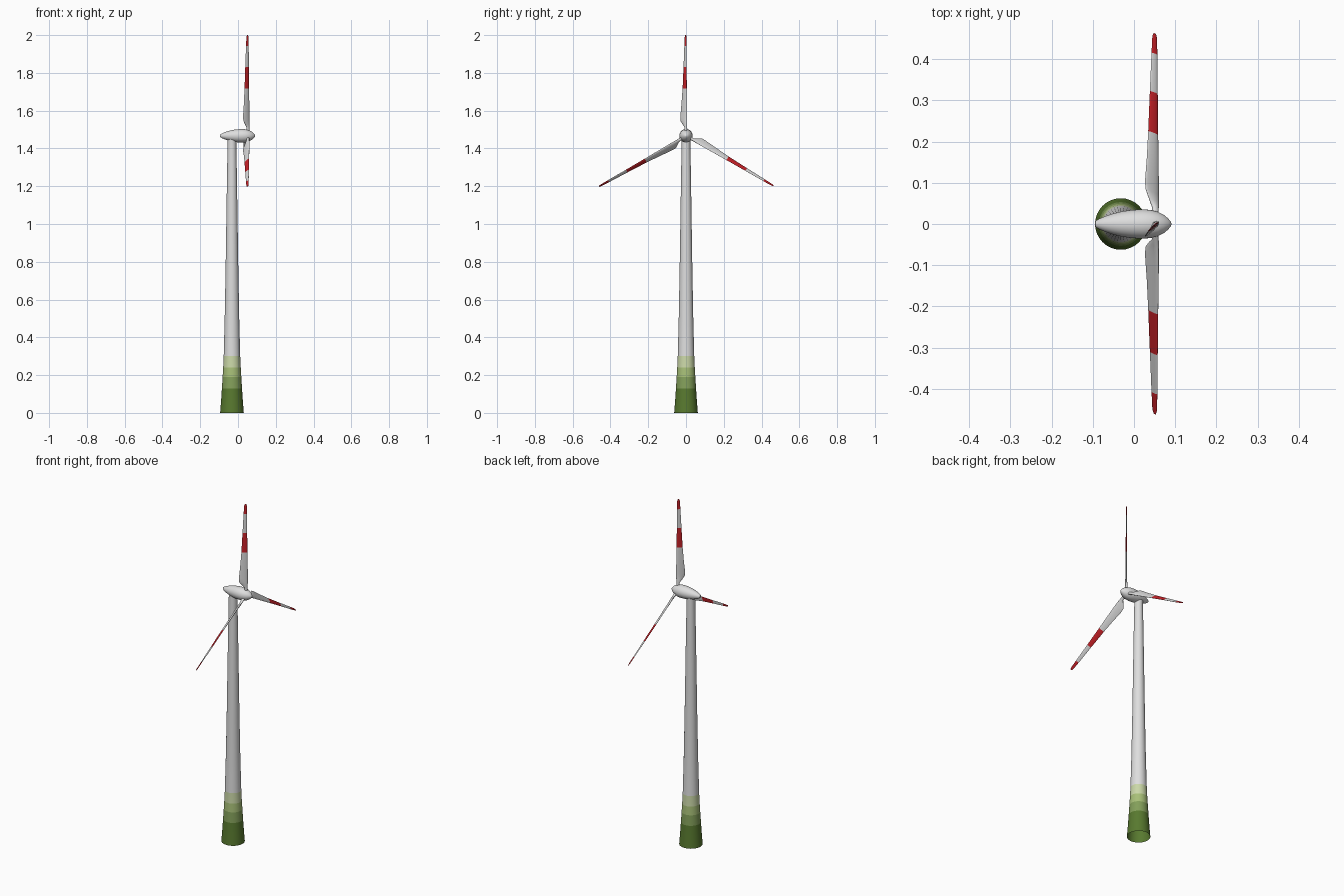
import bpy, bmesh, math
from mathutils import Vector, Matrix

if "Cube" in bpy.data.objects:
    bpy.data.objects.remove(bpy.data.objects["Cube"])


def material(name, hexa):
    rgb = [int(hexa[i:i + 2], 16) / 255 for i in (0, 2, 4)]
    lin = [c / 12.92 if c <= 0.04045 else ((c + 0.055) / 1.055) ** 2.4 for c in rgb]
    m = bpy.data.materials.new(name)
    m.diffuse_color = (*lin, 1)
    m.use_nodes = True
    m.node_tree.nodes["Principled BSDF"].inputs["Base Color"].default_value = m.diffuse_color
    return m


GREY = material("light_grey", "DEDEDE")
RED = material("signal_red", "CC2229")
GREENS = [material("dark_green", "58792F"), material("mid_green", "839F5A"),
          material("light_green", "A8C078"), material("pale_green", "CBD8A8")]


def loft(name, rings, mats, rule=lambda f: 0, caps=(True, True)):
    """Skin a list of equal-length point rings; rule picks the material of a face."""
    bm = bmesh.new()
    loops = [[bm.verts.new(p) for p in ring] for ring in rings]
    n = len(loops[0])
    for a, b in zip(loops, loops[1:]):
        for i in range(n):
            j = (i + 1) % n
            bm.faces.new((a[i], a[j], b[j], b[i]))
    if caps[0]:
        bm.faces.new(loops[0][::-1])
    if caps[1]:
        bm.faces.new(loops[-1])
    bmesh.ops.recalc_face_normals(bm, faces=bm.faces)
    for f in bm.faces:
        f.material_index = rule(f)
    me = bpy.data.meshes.new(name)
    bm.to_mesh(me)
    bm.free()
    for m in mats:
        me.materials.append(m)
    ob = bpy.data.objects.new(name, me)
    bpy.context.collection.objects.link(ob)
    bpy.ops.object.select_all(action='DESELECT')
    ob.select_set(True)
    bpy.context.view_layer.objects.active = ob
    bpy.ops.object.shade_smooth_by_angle(angle=math.radians(40))
    return ob


def circle(n):
    return [(math.cos(2 * math.pi * i / n), math.sin(2 * math.pi * i / n)) for i in range(n)]


HUB = Vector((0, 0, 1.467))

# Tower: flared open tube with graded green bands at the foot
BANDS = [0.13, 0.19, 0.24, 0.30]
tower = [(0, .0625), (.065, .0575), (.13, .0532), (.19, .0495), (.24, .0465), (.30, .0437),
         (.5, .0385), (.75, .0338), (1.0, .0300), (1.25, .0262), (1.46, .0225)]
loft("tower", [[(-.032 + r * c, r * s, z) for c, s in circle(32)] for z, r in tower],
     [GREY] + GREENS,
     lambda f: next((i + 1 for i, z in enumerate(BANDS)
                     if f.calc_center_median().z < z), 0),
     caps=(False, True))

# Nacelle with nose cone: one teardrop lathed along x
nacelle = [(-.095, .002), (-.094, .007), (-.085, .0125), (-.07, .019), (-.05, .0255),
           (-.03, .0305), (-.005, .0342), (.02, .0355), (.04, .0342), (.058, .0295),
           (.072, .0225), (.083, .0135), (.089, .006), (.091, .001)]
loft("nacelle", [[HUB + Vector((x, r * c, r * s)) for c, s in circle(32)] for x, r in nacelle],
     [GREY])

# Blades: radius, leading edge (x, y), trailing edge (x, y), half thickness
sections = [(.015, .059, .004, .045, -.006, .0075),
            (.045, .059, .004, .045, -.006, .0070),
            (.060, .0595, .005, .037, -.018, .0060),
            (.080, .060, .006, .0285, -.030, .0050),
            (.100, .060, .006, .0265, -.030, .0045),
            (.170, .0595, .005, .031, -.024, .0038),
            (.250, .0585, .004, .0345, -.018, .0032),
            (.365, .0575, .003, .0385, -.013, .0026),
            (.475, .0565, .003, .0425, -.009, .0020),
            (.522, .056, .002, .0445, -.007, .0016),
            (.533, .053, .001, .0475, -.004, .0008)]


def blade_ring(r, lx, ly, tx, ty, t):
    lead, trail = Vector((lx, ly, r)), Vector((tx, ty, r))
    mid, half = (lead + trail) / 2, (lead - trail) / 2
    side = Vector((-half.y, half.x, 0)).normalized()
    taper = 0.35 if r > .05 else 0     # thin trailing edge outside the round root
    return [mid + half * c + side * t * s * (1 + taper * c) for c, s in circle(16)]


def blade_colour(f):
    r = f.calc_center_median().z
    return int(.25 < r < .365 or r > .475)


for k, name in enumerate(("blade_top", "blade_right", "blade_left")):
    ob = loft(name, [blade_ring(*s) for s in sections], [GREY, RED], blade_colour)
    ob.data.transform(Matrix.Translation(HUB) @ Matrix.Rotation(-k * math.tau / 3, 4, 'X'))
